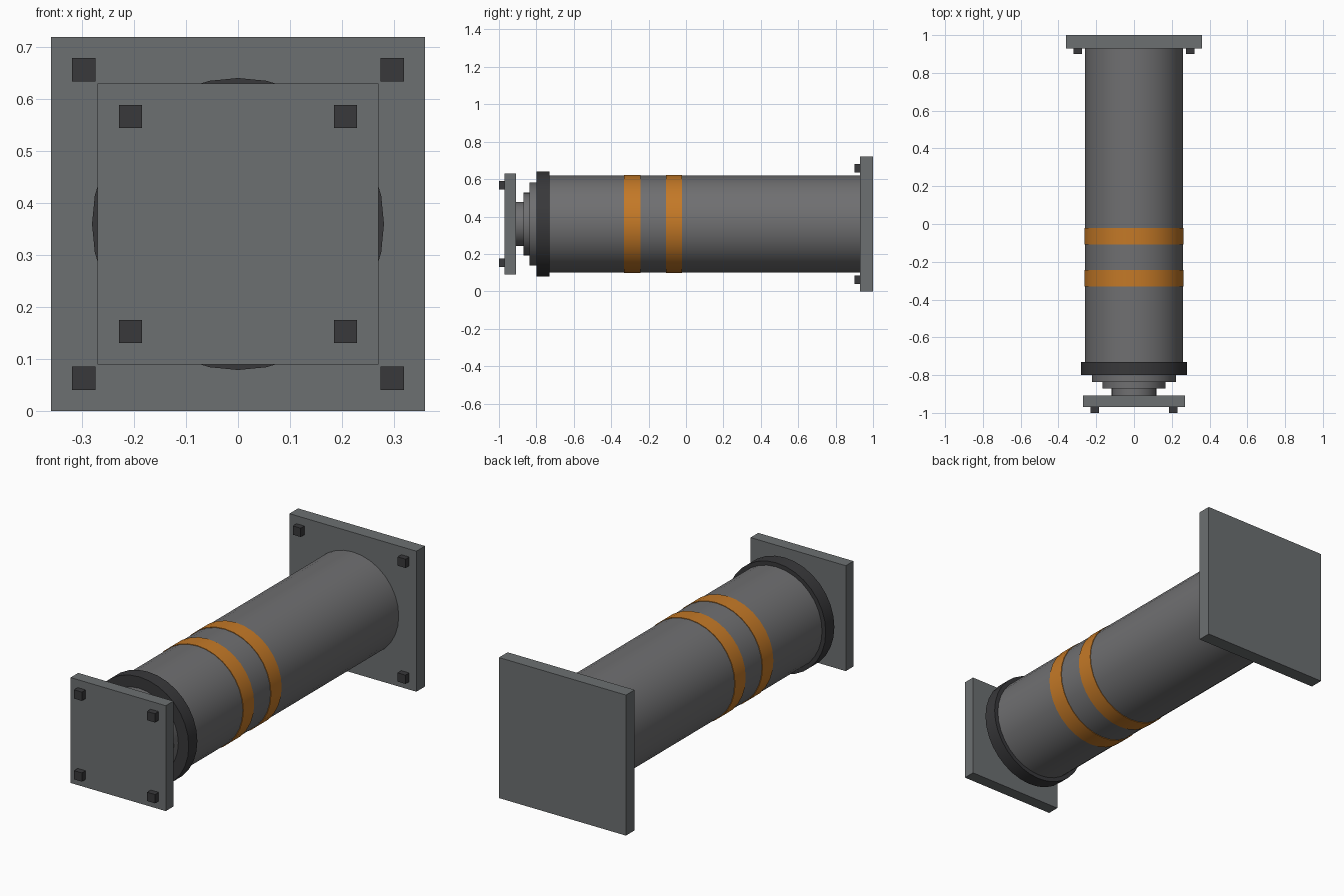
import bpy, math

if "Cube" in bpy.data.objects:
    bpy.data.objects.remove(bpy.data.objects["Cube"])

CZ = 0.36  # height of the tube axis


def material(name, rgb):
    m = bpy.data.materials.new(name)
    m.diffuse_color = (*rgb, 1)
    m.use_nodes = True
    m.node_tree.nodes["Principled BSDF"].inputs["Base Color"].default_value = m.diffuse_color
    return m


STEEL = material("steel", (0.15, 0.16, 0.165))
TUBE = material("tube_grey", (0.16, 0.16, 0.165))
DARK = material("dark_metal", (0.04, 0.04, 0.043))
ORANGE = material("orange_paint", (0.55, 0.19, 0.02))


def box(name, x, z, size, y0, y1, mat):
    bpy.ops.mesh.primitive_cube_add(size=1, location=(x, (y0 + y1) / 2, z))
    ob = bpy.context.object
    ob.name = name
    ob.scale = (size, y1 - y0, size)
    bpy.ops.object.transform_apply(location=False, rotation=False, scale=True)
    ob.data.materials.append(mat)


def drum(name, r, y0, y1, mat):
    bpy.ops.mesh.primitive_cylinder_add(vertices=32, radius=r, depth=y1 - y0,
                                        location=(0, (y0 + y1) / 2, CZ),
                                        rotation=(math.pi / 2, 0, 0))
    ob = bpy.context.object
    ob.name = name
    ob.data.materials.append(mat)
    bpy.ops.object.shade_smooth_by_angle(angle=math.radians(30))


# Main tube, painted bands and end collar
drum("main_tube", 0.26, -0.74, 0.935, TUBE)
drum("front_band", 0.263, -0.332, -0.244, ORANGE)
drum("rear_band", 0.263, -0.108, -0.022, ORANGE)
drum("end_collar", 0.281, -0.80, -0.73, DARK)

# Telescoping steps down to the small plate
for i, (r, y0, y1) in enumerate([(0.222, -0.836, -0.795),
                                 (0.168, -0.87, -0.83),
                                 (0.118, -0.912, -0.865)]):
    drum(f"neck_step_{i + 1}", r, y0, y1, TUBE)

# Square mounting plates
box("rear_plate", 0, CZ, 0.72, 0.93, 1.0, STEEL)
box("front_plate", 0, CZ, 0.54, -0.97, -0.908, STEEL)

# Bolt heads at the plate corners
for sx in (-1, 1):
    for sz in (-1, 1):
        box("rear_bolt", sx * 0.297, CZ + sz * 0.297, 0.045, 0.90, 0.935, DARK)
        box("front_bolt", sx * 0.207, CZ + sz * 0.207, 0.045, -1.0, -0.965, DARK)
